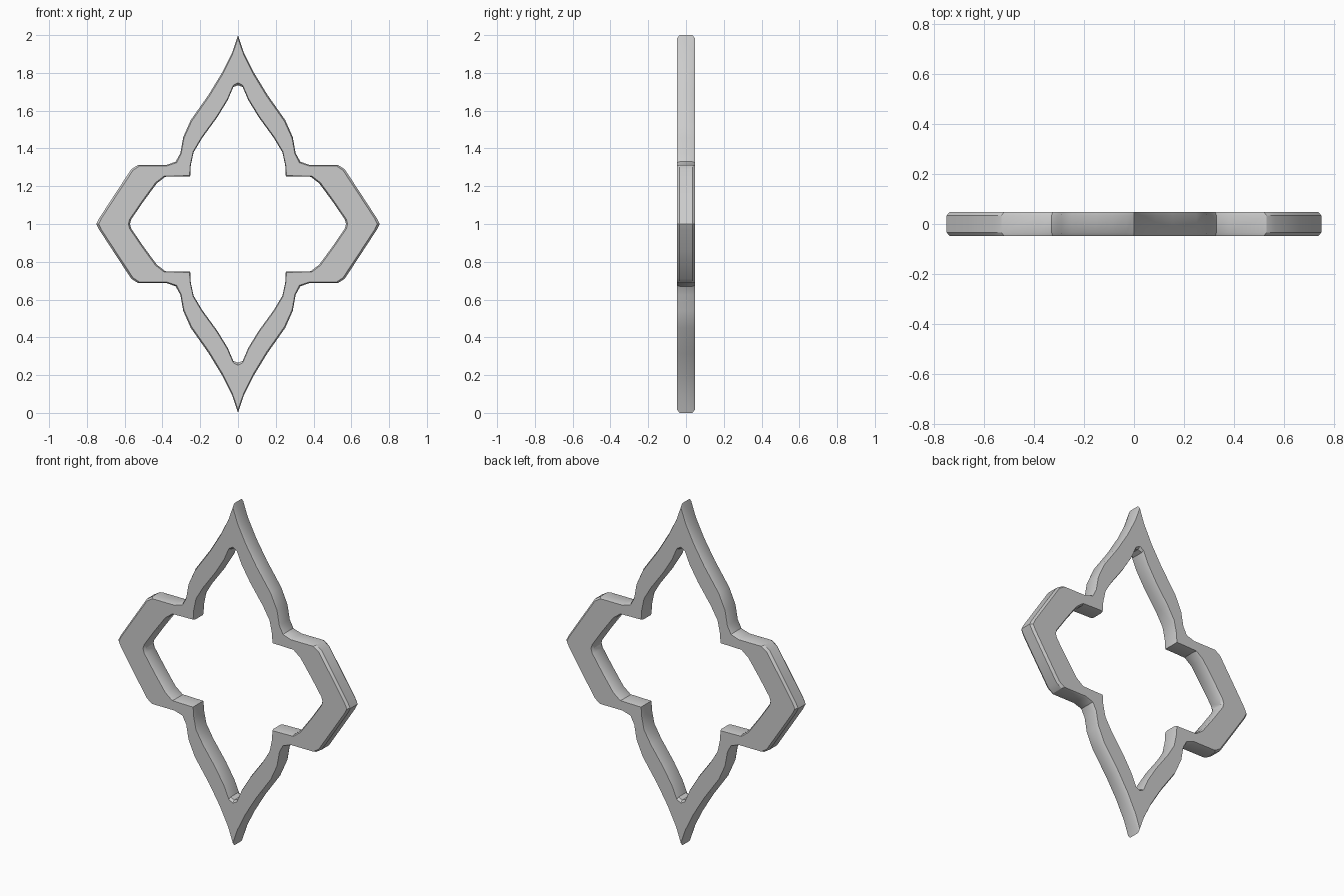
import bpy, bmesh

if "Cube" in bpy.data.objects:
    bpy.data.objects.remove(bpy.data.objects["Cube"])

# One quadrant of the star outline, from top tip to side tip (x, z about the centre)
outer = [(0, 1.0), (0.03, 0.91), (0.085, 0.80), (0.155, 0.685), (0.25, 0.55), (0.29, 0.46),
         (0.305, 0.375), (0.33, 0.33), (0.38, 0.312), (0.53, 0.312), (0.565, 0.29),
         (0.66, 0.145), (0.735, 0.03), (0.75, 0)]
inner = [(0, 0.735), (0.025, 0.725), (0.055, 0.655), (0.11, 0.565), (0.19, 0.455), (0.235, 0.38),
         (0.25, 0.31), (0.253, 0.252), (0.32, 0.252), (0.385, 0.25), (0.43, 0.215),
         (0.50, 0.12), (0.565, 0.025), (0.572, 0)]


def full_loop(q):
    """Mirror a quadrant into a closed loop."""
    right = q + [(x, -z) for x, z in reversed(q[:-1])]
    return right + [(-x, z) for x, z in reversed(right[1:-1])]


def blend(a, b, t):
    return [(p[0] + (q[0] - p[0]) * t, p[1] + (q[1] - p[1]) * t) for p, q in zip(a, b)]


# Octagonal cross-section: flat faces with softened edges
half, side = 0.048, 0.034
section = [(0, side), (0.07, half), (0.95, half), (1, side),
           (1, -side), (0.95, -half), (0.07, -half), (0, -side)]

bm = bmesh.new()
o, i = full_loop(outer), full_loop(inner)
rings = [[bm.verts.new((x, y, z + 1)) for x, z in blend(o, i, t)] for t, y in section]
n = len(o)
for k, ring in enumerate(rings):
    nxt = rings[(k + 1) % len(rings)]
    for j in range(n):
        m = (j + 1) % n
        bm.faces.new((ring[j], ring[m], nxt[m], nxt[j]))
bmesh.ops.recalc_face_normals(bm, faces=bm.faces)

mesh = bpy.data.meshes.new("star_frame")
bm.to_mesh(mesh)
bm.free()
frame = bpy.data.objects.new("star_frame", mesh)
bpy.context.collection.objects.link(frame)
bpy.context.view_layer.objects.active = frame
frame.select_set(True)
bpy.ops.object.shade_smooth_by_angle(angle=0.52)
